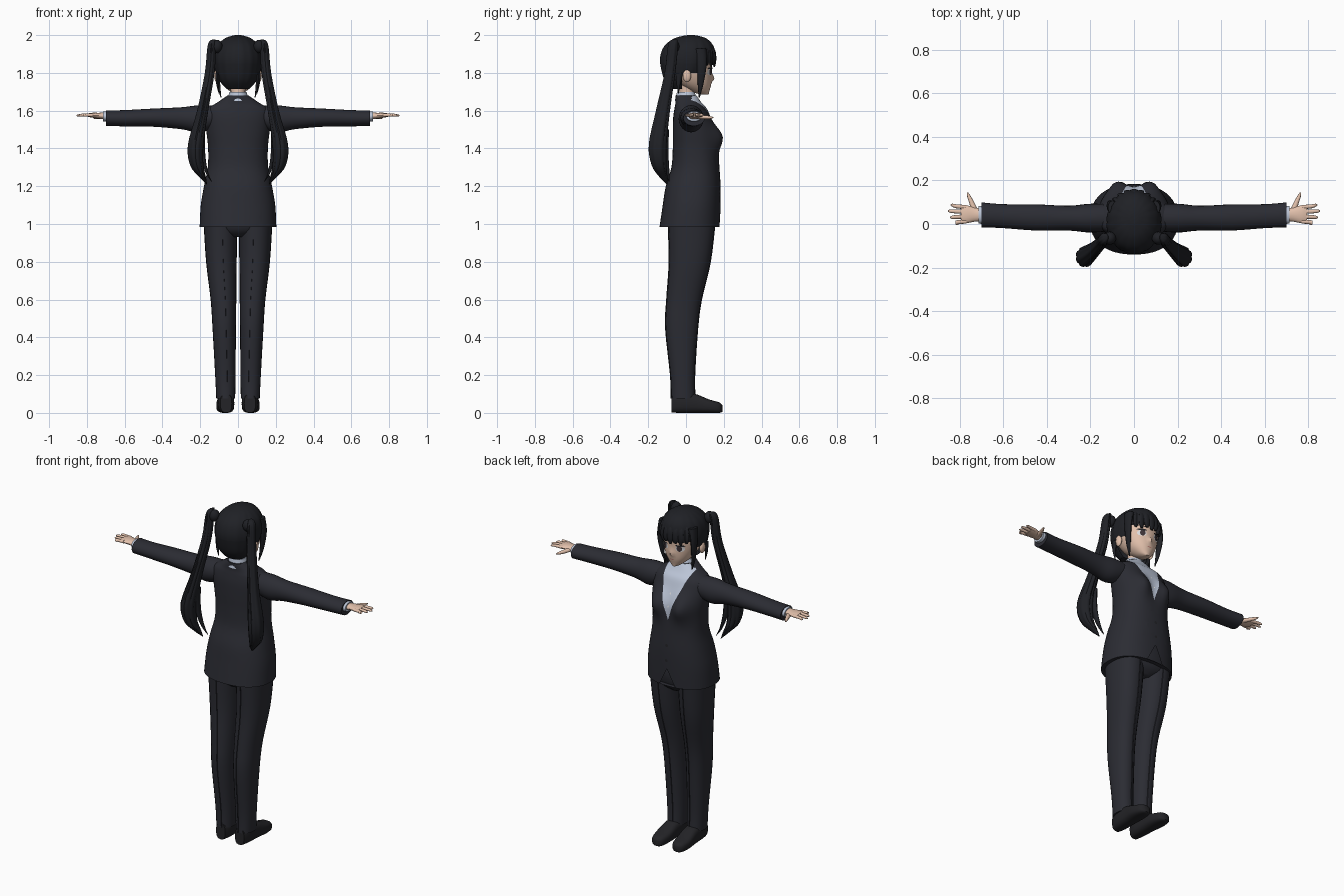
import bpy, bmesh, math
from mathutils import Vector
from mathutils.bvhtree import BVHTree

cube = bpy.data.objects.get("Cube")
if cube:
    bpy.data.objects.remove(cube)


def material(name, *rgb):
    m = bpy.data.materials.new(name)
    m.use_nodes = True
    m.diffuse_color = (*rgb, 1)
    m.node_tree.nodes["Principled BSDF"].inputs["Base Color"].default_value = (*rgb, 1)
    return m


SUIT = material("charcoal suit", .024, .025, .033)
HAIR = material("black hair", .014, .015, .019)
SKIN = material("warm skin", .76, .53, .41)
SHIRT = material("pale blue shirt", .5, .56, .68)
SHOE = material("black leather", .017, .017, .02)
WHITE = material("eye white", .75, .75, .76)
IRIS = material("dark iris", .05, .035, .04)
LIP = material("lip pink", .55, .24, .2)

AXES = {"x": lambda u, v, t: (t, u, v),
        "y": lambda u, v, t: (u, t, v),
        "z": lambda u, v, t: (u, v, t)}
SIDES = (("left_", 1), ("right_", -1))


def smooth_rings(rings, steps):
    """Spline through the given rings."""
    out = []
    for i in range(len(rings) - 1):
        a, b, c, d = (rings[max(0, min(j, len(rings) - 1))] for j in range(i - 1, i + 3))
        for k in range(steps):
            s = k / steps
            out.append([q + s / 2 * (r - p + s * (2*p - 5*q + 4*r - w + s * (3*(q - r) + w - p)))
                        for p, q, r, w in zip(a, b, c, d)])
    return out + [rings[-1]]


def finish(name, bm, mats):
    bmesh.ops.recalc_face_normals(bm, faces=bm.faces)
    mesh = bpy.data.meshes.new(name)
    bm.to_mesh(mesh)
    bm.free()
    for m in mats:
        mesh.materials.append(m)
    for p in mesh.polygons:
        p.use_smooth = True
    mesh.set_sharp_from_angle(angle=math.radians(45))
    ob = bpy.data.objects.new(name, mesh)
    bpy.context.collection.objects.link(ob)
    return ob


def loft_bm(rings, axis="z", side=1, n=24, power=2, ripple=0, steps=4):
    """Rings are (position, centre u, centre v, radius u, radius v)."""
    bm = bmesh.new()
    loops = []
    for t, cu, cv, ru, rv in smooth_rings(rings, steps):
        loop = []
        for k in range(n):
            a = math.tau * k / n
            c, s = math.cos(a), math.sin(a)
            g = 1 - ripple * (k % 4 == 0)
            u = cu + g * ru * math.copysign(abs(c) ** (2 / power), c)
            v = cv + g * rv * math.copysign(abs(s) ** (2 / power), s)
            x, y, z = AXES[axis](u, v, t)
            loop.append(bm.verts.new((x * side, y, z)))
        loops.append(loop)
    for a, b in zip(loops, loops[1:]):
        for k in range(n):
            bm.faces.new((a[k], a[k - 1], b[k - 1], b[k]))
    bm.faces.new(loops[0])
    bm.faces.new(loops[-1])
    return bm


def loft(name, mat, rings, **kw):
    return finish(name, loft_bm(rings, **kw), [mat])


def pair(name, mat, rings, **kw):
    for label, side in SIDES:
        loft(label + name, mat, rings, side=side, **kw)


def cut(bm, co, no):
    bmesh.ops.bisect_plane(bm, geom=bm.verts[:] + bm.edges[:] + bm.faces[:],
                           plane_co=co, plane_no=no)


def remove(bm, rule):
    doomed = [f for f in bm.faces if rule(f.calc_center_median())]
    bmesh.ops.delete(bm, geom=doomed, context="FACES")


def ellipsoid(name, mat, centre, size):
    bm = bmesh.new()
    bmesh.ops.create_uvsphere(bm, u_segments=16, v_segments=10, radius=1)
    for v in bm.verts:
        v.co = Vector(centre) + Vector(a * b for a, b in zip(v.co, size))
    finish(name, bm, [mat])


def decal(name, mat, tree, x, z, rx, rz, lift):
    """Thin oval plate laid on the front of a surface."""
    bm = bmesh.new()

    def put(px, pz):
        hit = tree.ray_cast(Vector((px, 1, pz)), Vector((0, -1, 0)))[0]
        return bm.verts.new(hit + Vector((0, lift, 0)))
    mid = put(x, z)
    rim = [put(x + rx * math.cos(k * math.tau / 16), z + rz * math.sin(k * math.tau / 16))
           for k in range(16)]
    for k in range(16):
        bm.faces.new((mid, rim[k - 1], rim[k]))
    finish(name, bm, [mat])


# Jacket: body with bust, shirt opening and cutaway front hem
bm = loft_bm([(.985, 0, .02, .203, .16), (1.1, 0, .03, .197, .153), (1.2, 0, .038, .18, .145),
              (1.3, 0, .05, .16, .127), (1.4, 0, .05, .158, .12), (1.48, 0, .045, .166, .115),
              (1.56, 0, .032, .172, .1), (1.61, 0, .025, .16, .086), (1.64, 0, .014, .115, .07),
              (1.68, 0, 0, .056, .056)], n=48, power=2.3)
for v in bm.verts:
    if v.co.y > .06:
        v.co.y += .04 * math.exp(-((abs(v.co.x) - .08) / .05) ** 2 - ((v.co.z - 1.46) / .07) ** 2)
NECK_V, HEM_V = 1.38, 1.09
for s in (1, -1):
    cut(bm, (0, 0, NECK_V), (s, 0, -.33))
    cut(bm, (0, 0, HEM_V), (s, 0, .5))
remove(bm, lambda c: c.y > .08 and abs(c.x) < (HEM_V - c.z) * .5)
for f in bm.faces:
    c = f.calc_center_median()
    f.material_index = int(c.y > .03 and abs(c.x) < (c.z - NECK_V) * .33)
jacket_tree = BVHTree.FromBMesh(bm)
finish("jacket", bm, [SUIT, SHIRT])
for z in (1.14, 1.23):
    decal("jacket_button", SHOE, jacket_tree, 0, z, .009, .009, .004)
for z in (1.46, 1.53):
    decal("shirt_button", WHITE, jacket_tree, 0, z, .005, .005, .003)

# Sleeves, cuffs and hands
pair("sleeve", SUIT, [(.08, .03, 1.575, .06, .05), (.2, .027, 1.557, .066, .072),
                      (.3, .027, 1.56, .057, .058), (.45, .03, 1.563, .06, .048),
                      (.6, .036, 1.56, .055, .043), (.7, .042, 1.56, .057, .041)], axis="x")
pair("cuff", SHIRT, [(.68, .042, 1.568, .043, .03), (.715, .042, 1.57, .04, .026)], axis="x")
pair("palm", SKIN, [(.69, .04, 1.572, .028, .02), (.73, .043, 1.573, .032, .016),
                    (.77, .045, 1.576, .041, .013), (.795, .046, 1.576, .036, .009)], axis="x", n=16)
for finger, y, tip in (("little", .012, .815), ("ring", .034, .845),
                       ("middle", .056, .855), ("index", .077, .842)):
    spread = y + (y - .045) * .3
    pair(finger + "_finger", SKIN, [(.77, y, 1.576, .01, .009), (.82, (y + spread) / 2, 1.577, .009, .008),
                                    (tip - .008, spread, 1.575, .007, .006),
                                    (tip, spread, 1.574, .002, .002)], axis="x", n=10, steps=2)
pair("thumb", SKIN, [(.05, .728, 1.569, .018, .012), (.09, .742, 1.566, .013, .011),
                     (.125, .757, 1.564, .009, .008), (.145, .765, 1.564, .003, .003)],
     axis="y", n=10)

# Trousers with pressed creases
leg = [(1.02, .093, .03, .09, .125), (.8, .088, .02, .081, .109), (.6, .077, -.01, .068, .092),
       (.45, .073, -.023, .062, .085), (.2, .067, -.018, .054, .064), (.075, .065, -.015, .05, .063)]
pair("trouser_leg", SUIT, leg, power=2.2)
pair("trouser_crease", SUIT, [(z, x - .01, y, .004, ry + .003) for z, x, y, rx, ry in leg], n=8)
loft("trouser_seat", SUIT, [(.93, 0, .03, .05, .08), (.97, 0, .03, .16, .12),
                            (1.05, 0, .03, .18, .135), (1.15, 0, .03, .15, .12)], power=2.3)

# Shoes
pair("shoe", SHOE, [(-.076, .063, .05, .03, .048), (-.03, .063, .055, .042, .055),
                    (.05, .065, .05, .045, .05), (.12, .068, .036, .047, .036),
                    (.175, .068, .028, .036, .028), (.192, .068, .024, .015, .018)],
     axis="y", power=2.8)

# Neck, collar and head
loft("neck", SKIN, [(1.64, 0, 0, .042, .042), (1.7, 0, .005, .038, .04), (1.76, 0, .01, .045, .045)])
loft("shirt_collar", SHIRT, [(1.65, 0, 0, .06, .06), (1.68, 0, 0, .051, .052), (1.7, 0, -.002, .045, .046)])
bm = loft_bm([(1.685, 0, .1, .014, .02), (1.7, 0, .078, .04, .045), (1.74, 0, .05, .077, .083),
              (1.8, 0, .03, .104, .107), (1.87, 0, .022, .112, .116), (1.93, 0, .02, .098, .1),
              (1.97, 0, .02, .05, .06)], n=40, power=2.15)
for v in bm.verts:
    if v.co.y > .1:
        v.co.y += .016 * math.exp(-(v.co.x / .012) ** 2 - ((v.co.z - 1.772) / .016) ** 2)
face_tree = BVHTree.FromBMesh(bm)
finish("head", bm, [SKIN])
for label, s in SIDES:
    ellipsoid(label + "ear", SKIN, (s * .113, .005, 1.785), (.013, .022, .034))
    decal(label + "eye", WHITE, face_tree, s * .049, 1.805, .024, .018, .002)
    decal(label + "iris", IRIS, face_tree, s * .047, 1.806, .014, .018, .004)
    decal(label + "eyelash", HAIR, face_tree, s * .051, 1.824, .027, .005, .005)
    decal(label + "eyebrow", HAIR, face_tree, s * .05, 1.846, .024, .003, .003)
decal("mouth", LIP, face_tree, 0, 1.731, .015, .003, .002)

# Hair cap, cut open around face and ears
bm = loft_bm([(1.715, 0, -.03, .06, .045), (1.76, 0, -.015, .1, .098), (1.82, 0, .004, .121, .136),
              (1.88, 0, .009, .127, .147), (1.94, 0, .015, .112, .132), (1.98, 0, .022, .074, .09),
              (1.997, 0, .025, .03, .036), (2, 0, .026, .005, .006)], n=64, ripple=.02)
for co, no in (((0, 0, 1.85), (0, 0, 1)), ((0, .06, 0), (0, 1, 0)),
               ((0, 0, 1.8), (0, 0, 1)), ((0, -.02, 0), (0, 1, 0))):
    cut(bm, co, no)
remove(bm, lambda c: (c.z < 1.85 and c.y > .06) or (c.z < 1.8 and c.y > -.02))
finish("hair_cap", bm, [HAIR])

# Fringe and side locks
for i in range(-4, 5):
    a = i * .25
    x, y = .12 * math.sin(a), .142 * math.cos(a)
    drop = 1.832 + .008 * (i % 2)
    loft("fringe_lock", HAIR, [(1.96, x * .68, .01 + y * .75, .012, .008), (1.92, x * .9, .01 + y * .95, .018, .01),
                               (1.87, x, .01 + y, .019, .009), (drop, x, .008 + y, .008, .004)], n=10)
pair("side_lock", HAIR, [(1.93, .098, .075, .022, .032), (1.84, .112, .083, .014, .026),
                         (1.74, .104, .077, .01, .015), (1.67, .09, .07, .002, .003)], n=12)
pair("nape_wisp", HAIR, [(1.8, .108, -.035, .012, .02), (1.74, .108, -.04, .007, .01),
                         (1.69, .1, -.04, .002, .002)], n=8)

# Twin ponytails
for label, s in SIDES:
    ellipsoid(label + "hair_tie", HAIR, (s * .112, -.065, 1.94), (.03, .03, .035))
pair("ponytail", HAIR, [(1.978, .125, -.058, .006, .01), (1.95, .138, -.068, .022, .027),
                        (1.8, .15, -.085, .026, .029), (1.6, .187, -.122, .03, .038),
                        (1.42, .224, -.15, .042, .048), (1.31, .218, -.142, .036, .04),
                        (1.25, .188, -.12, .018, .022), (1.21, .165, -.1, .002, .003)],
     n=32, ripple=.1)
pair("ponytail_wisp", HAIR, [(1.5, .19, -.12, .016, .03), (1.38, .188, -.115, .014, .022),
                             (1.28, .168, -.1, .008, .012), (1.225, .14, -.09, .002, .002)], n=12)
